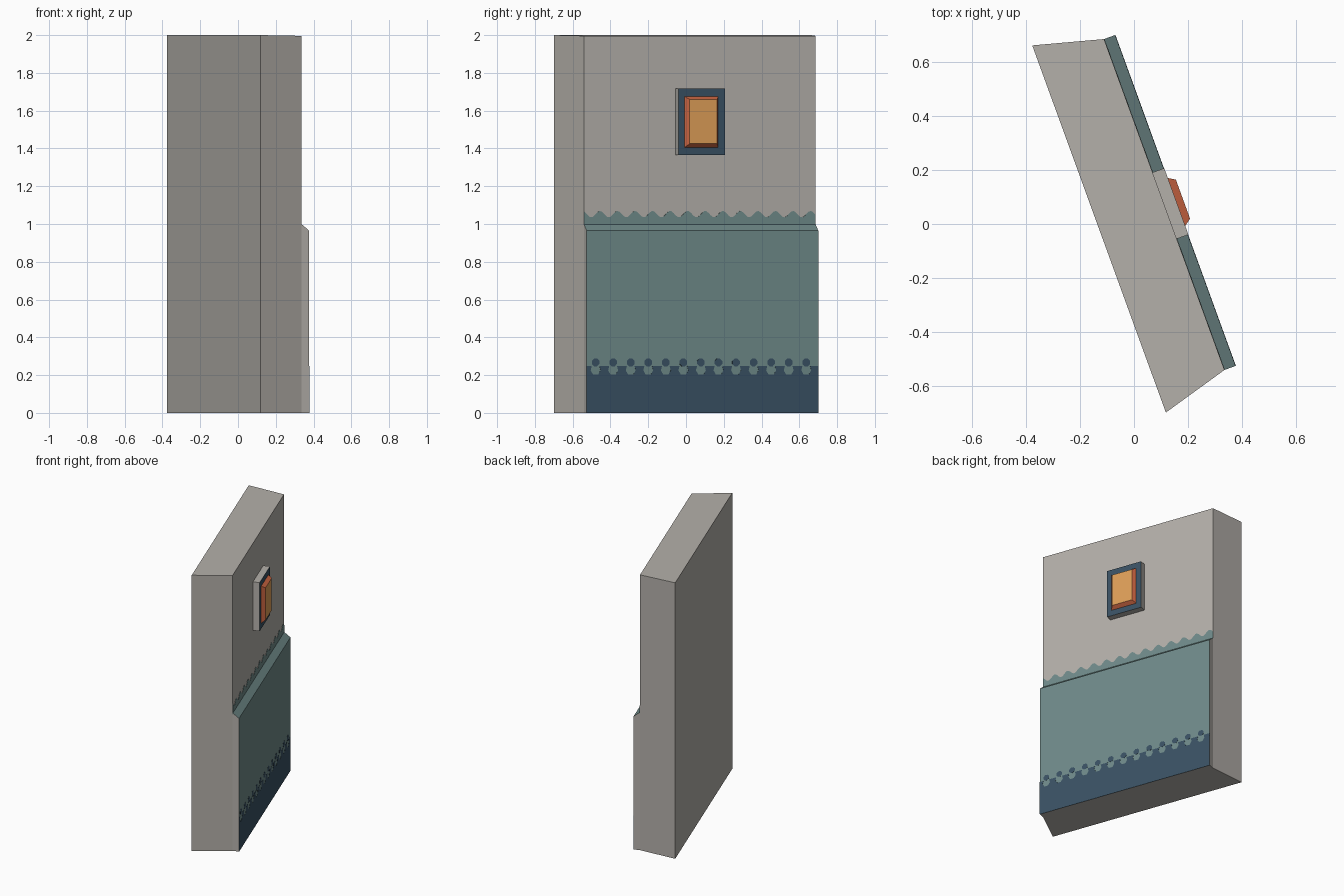
import bpy, bmesh, math
from mathutils import Matrix, Vector

if "Cube" in bpy.data.objects:
    bpy.data.objects.remove(bpy.data.objects["Cube"])

ANGLE = math.radians(20)          # the wall stands turned on the z axis
S0, S1 = -0.623, 0.682            # length range of the decorated face
FACE, PANEL = 0.130, 0.174        # depth of the wall face and lower panel face
PITCH = 0.0989                    # spacing of the painted patterns


def mat(name, rgb):
    def lin(c):
        c /= 255
        return c / 12.92 if c <= 0.04045 else ((c + 0.055) / 1.055) ** 2.4
    m = bpy.data.materials.new(name)
    m.diffuse_color = (*[lin(c) for c in rgb], 1)
    m.use_nodes = True
    m.node_tree.nodes["Principled BSDF"].inputs["Base Color"].default_value = m.diffuse_color
    return m


plaster = mat("grey plaster", (180, 176, 170))
teal = mat("teal paint", (112, 139, 138))
navy = mat("navy paint", (58, 82, 100))
orange = mat("orange frame", (207, 103, 67))
amber = mat("amber glass", (224, 160, 89))


def prism(name, start, offset, mats, edit=None):
    """Extrude an outline by an offset; faces looking outward (+x) get the last material."""
    bm = bmesh.new()
    face = bm.faces.new([bm.verts.new(p) for p in start])
    ext = bmesh.ops.extrude_face_region(bm, geom=[face], use_keep_orig=True)
    top = [v for v in ext["geom"] if isinstance(v, bmesh.types.BMVert)]
    bmesh.ops.translate(bm, verts=top, vec=Vector(offset))
    if edit:
        edit(top)
    bmesh.ops.recalc_face_normals(bm, faces=bm.faces[:])
    bm.normal_update()
    limit = 0.8 if name == "window_pane" else 0.3
    for f in bm.faces:
        f.material_index = len(mats) - 1 if f.normal.x > limit else 0
    bm.transform(Matrix.Rotation(ANGLE, 4, 'Z'))
    me = bpy.data.meshes.new(name)
    bm.to_mesh(me)
    bm.free()
    for m in mats:
        me.materials.append(m)
    ob = bpy.data.objects.new(name, me)
    bpy.context.collection.objects.link(ob)
    return ob


def plate(name, outline, d0, d1, mats, edit=None):
    """Outline in (along wall, height), thickened outward from d0 to d1."""
    return prism(name, [(d0, s, z) for s, z in outline], (d1 - d0, 0, 0), mats, edit)


def rect(s0, s1, z0, z1):
    return [(s0, z0), (s1, z0), (s1, z1), (s0, z1)]


# wall slab with mitred ends, front top edge very slightly lower
def dip(top):
    for v in top:
        if v.co.x > 0:
            v.co.z -= 0.004


prism("wall", [(-0.128, -0.697, 0), (FACE, S0, 0), (FACE, S1, 0), (-0.128, 0.751, 0)],
      (0, 0, 2), [plaster], dip)

# lower panel with sloping top
prism("lower_panel", [(0.125, S0, 0), (PANEL, S0, 0), (PANEL, S0, 0.965), (FACE, S0, 1.0),
                      (0.125, S0, 1.0)], (0, S1 - S0, 0), [plaster, teal])

# wavy upper paint edge
n = 106
wave = [(S0, 0.99)]
for i in range(n + 1):
    s = S0 + (S1 - S0) * i / n
    c = math.cos(2 * math.pi * (s + 0.5326) / PITCH)
    wave.append((s, 1.052 + 0.017 * c))
wave.append((S1, 0.99))
plate("wavy_paint_edge", wave, FACE - 0.002, FACE + 0.002, [teal])

# navy base band with notches, and a dot above each notch
band = [(S0, 0), (S0, 0.247)]
centres = [-0.573 + PITCH * k for k in range(13)]
for c in centres:
    band += [(c - 0.022, 0.247), (c - 0.028, 0.225), (c - 0.014, 0.202),
             (c + 0.014, 0.202), (c + 0.028, 0.225), (c + 0.022, 0.247)]
band += [(S1, 0.247), (S1, 0)]
plate("base_band", band, PANEL - 0.002, PANEL + 0.001, [navy])
for c in centres:
    dot = [(c + 0.023 * math.cos(a), 0.267 + 0.022 * math.sin(a))
           for a in [math.pi / 8 + math.pi / 4 * j for j in range(8)]]
    plate("base_dot", dot, PANEL - 0.002, PANEL + 0.001, [navy])

# window: grey block with navy face, then a bevelled pane
plate("window_block", rect(-0.106, 0.156, 1.365, 1.717), FACE - 0.005, 0.176, [plaster, navy])


def taper(top):
    for v in top:
        v.co.y = 0.0245 + math.copysign(0.077, v.co.y - 0.0245)
        v.co.z = 1.542 + math.copysign(0.117, v.co.z - 1.54)


plate("window_pane", rect(-0.072, 0.118, 1.405, 1.675), 0.175, 0.202, [orange, amber], taper)
